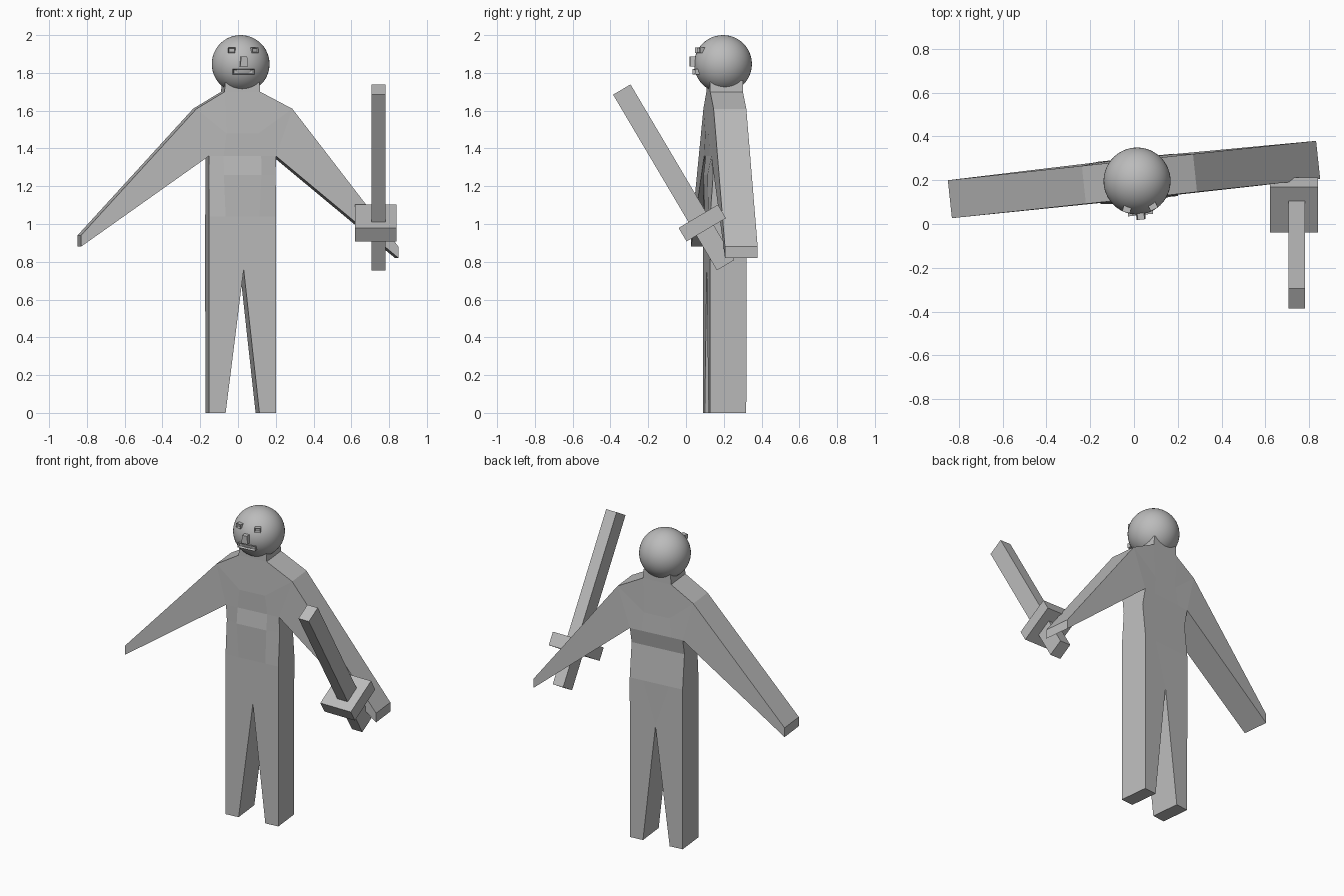
import bpy, bmesh, math
from mathutils import Matrix, Vector

cube = bpy.data.objects.get("Cube")
if cube:
    bpy.data.objects.remove(cube)

grey = bpy.data.materials.new("plain grey")
grey.use_nodes = True
COLOUR = (0.5, 0.5, 0.5, 1)
grey.diffuse_color = COLOUR
grey.node_tree.nodes["Principled BSDF"].inputs["Base Color"].default_value = COLOUR

TURN = Matrix.Rotation(math.radians(6.1), 4, 'Z')   # the figure is turned slightly


def finish(bm, name, matrix):
    bmesh.ops.recalc_face_normals(bm, faces=bm.faces[:])
    mesh = bpy.data.meshes.new(name)
    bm.to_mesh(mesh)
    bm.free()
    mesh.materials.append(grey)
    ob = bpy.data.objects.new(name, mesh)
    ob.matrix_world = matrix
    bpy.context.collection.objects.link(ob)
    return ob


def box(name, size, matrix, rim=0, sink=0, taper=1):
    """Box; optionally with a sunken front panel or a narrower top."""
    bm = bmesh.new()
    bmesh.ops.create_cube(bm, size=1)
    for v in bm.verts:
        if v.co.z > 0:
            v.co.x *= taper
        v.co = Vector(a * b for a, b in zip(v.co, size))
    if rim:
        bm.normal_update()
        front = [f for f in bm.faces if f.normal.y < -0.9]
        bmesh.ops.inset_region(bm, faces=front, thickness=rim, depth=0)
        bmesh.ops.translate(bm, verts=front[0].verts[:], vec=(0, sink, 0))
    return finish(bm, name, matrix)


# Body: a slab outline with front and back depths at each point
# name: half width, height, front depth, back depth
MIRRORED = {
    "foot_out": (0.178, 0, 0.096, 0.096), "foot_in": (0.09, 0, 0.096, 0.096),
    "hip": (0.178, 1.04, 0.096, 0.098), "belly_low": (0.09, 1.04, 0.096, 0.098),
    "waist": (0.178, 1.26, 0.08, 0.075), "belly": (0.1, 1.26, 0.102, 0.075),
    "armpit": (0.178, 1.36, 0.09, 0.096), "rib": (0.1, 1.36, 0.09, 0.096),
    "chest": (0.085, 1.48, 0.094, 0.09), "shoulder": (0.255, 1.61, 0.087, 0.087),
    "neck": (0.095, 1.70, 0.087, 0.087), "neck_top": (0.09, 1.76, 0.087, 0.087),
    "hand_low": (0.845, 0.85, 0.087, 0.087), "hand_top": (0.845, 0.91, 0.087, 0.087),
}
SIDE_FACES = [
    "foot_out foot_in crotch belly_low hip", "hip belly_low belly waist",
    "waist belly rib armpit", "armpit rib chest shoulder",
    "shoulder chest neck", "armpit hand_low hand_top shoulder",
]
CENTRE_BANDS = ["belly_low", "belly", "rib", "chest", "neck", "neck_top"]

bm = bmesh.new()
pairs = {}


def add_point(key, x, z, front, back):
    pairs[key] = (bm.verts.new((x, -front, z)), bm.verts.new((x, back, z)))


for side in (-1, 1):
    for key, (w, z, front, back) in MIRRORED.items():
        centre = 0.0 if key.startswith("hand") else 0.014
        if key.startswith("hand"):
            z -= side * 0.03
        if key == "shoulder":
            centre = 0.025
        add_point((key, side), centre + side * w, z, front, back)
add_point("crotch", 0.02, 0.76, 0.096, 0.096)

outline_faces = []
for side in (-1, 1):
    for names in SIDE_FACES:
        loop = [n if n == "crotch" else (n, side) for n in names.split()]
        outline_faces.append(loop[::-side])
outline_faces.append([("belly_low", -1), "crotch", ("belly_low", 1)])
for low, high in zip(CENTRE_BANDS, CENTRE_BANDS[1:]):
    outline_faces.append([(low, -1), (low, 1), (high, 1), (high, -1)])

edges = {}
for loop in outline_faces:
    bm.faces.new([pairs[k][0] for k in loop])
    bm.faces.new([pairs[k][1] for k in reversed(loop)])
    for a, b in zip(loop, loop[1:] + loop[:1]):
        edges.setdefault(frozenset((a, b)), []).append((a, b))
for uses in edges.values():                      # walls along the open outline
    if len(uses) == 1:
        a, b = uses[0]
        bm.faces.new((pairs[a][0], pairs[a][1], pairs[b][1], pairs[b][0]))
finish(bm, "body", Matrix.Translation((0, 0.203, 0)) @ TURN)

# Head
RADIUS = 0.153
HEAD = Matrix.Translation((0.014, 0.196, 2 - RADIUS)) @ TURN
bm = bmesh.new()
bmesh.ops.create_uvsphere(bm, u_segments=48, v_segments=24, radius=RADIUS)
for f in bm.faces:
    f.smooth = True
finish(bm, "head", HEAD)

# Face: sunken eyes and mouth, wedge nose
for side, label in ((-1, "right_eye"), (1, "left_eye")):
    place = Matrix.Translation((side * 0.058, -0.118, 0.073))
    tilt = Matrix.Rotation(side * math.radians(20), 4, 'Z')
    box(label, (0.036, 0.04, 0.027), HEAD @ place @ tilt, rim=0.006, sink=0.012)
box("nose", (0.042, 0.05, 0.052), HEAD @ Matrix.Translation((0, -0.152, 0.014)), taper=0.75)
box("mouth", (0.115, 0.05, 0.03), HEAD @ Matrix.Translation((0, -0.131, -0.041)),
    rim=0.008, sink=0.014)

# Sword, leaning forward from the left hand
LEAN = Matrix.Rotation(math.radians(30.6), 4, 'X')
box("sword_blade", (0.075, 0.107, 1.08), Matrix.Translation((0.743, -0.065, 1.247)) @ LEAN)
box("sword_guard", (0.22, 0.242, 0.083), Matrix.Translation((0.73, 0.086, 1.005)) @ LEAN)
